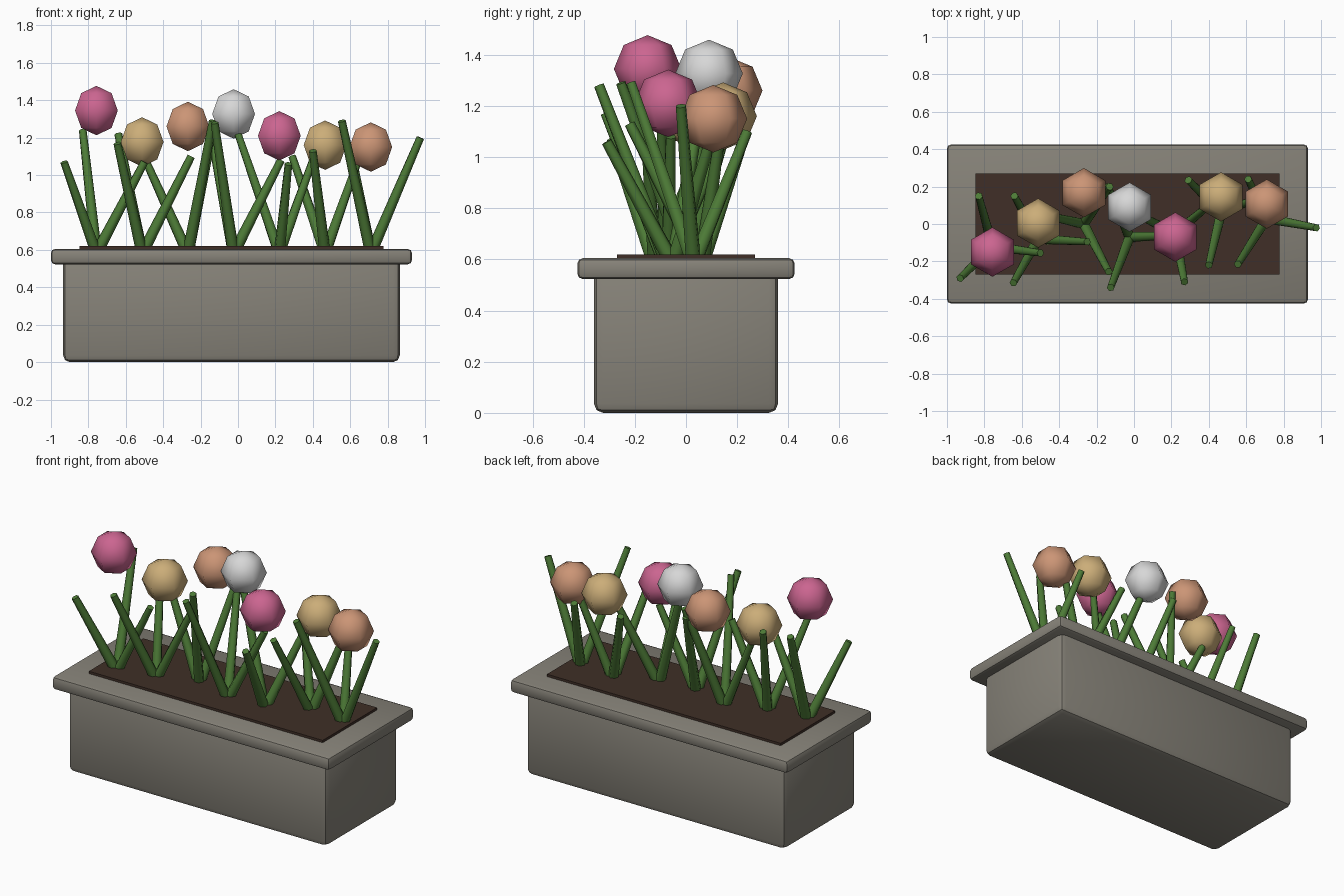
import bpy
import bmesh
import math
from mathutils import Matrix, Vector

default = bpy.data.objects.get("Cube")
if default:
    bpy.data.objects.remove(default)


def material(name, color):
    mat = bpy.data.materials.new(name)
    mat.use_nodes = True
    mat.diffuse_color = (*color, 1)
    bsdf = mat.node_tree.nodes["Principled BSDF"]
    bsdf.inputs["Base Color"].default_value = (*color, 1)
    bsdf.inputs["Roughness"].default_value = 0.8
    return mat


STONE = material("warm grey stone", (0.24, 0.225, 0.19))
SOIL = material("dark soil", (0.05, 0.028, 0.02))
GREEN = material("leaf green", (0.075, 0.2, 0.038))
PINK = material("pink petal", (0.6, 0.13, 0.28))
YELLOW = material("straw yellow petal", (0.6, 0.42, 0.19))
PEACH = material("peach petal", (0.6, 0.3, 0.18))
WHITE = material("white petal", (0.68, 0.68, 0.68))


def finish(name, bm, mat, angle=180):
    mesh = bpy.data.meshes.new(name)
    bm.normal_update()
    bm.to_mesh(mesh)
    bm.free()
    for poly in mesh.polygons:
        poly.use_smooth = True
    mesh.set_sharp_from_angle(angle=math.radians(angle))
    mesh.materials.append(mat)
    obj = bpy.data.objects.new(name, mesh)
    bpy.context.collection.objects.link(obj)
    return obj


def box(name, width, depth, bottom, top, mat, bevel=0):
    bm = bmesh.new()
    bmesh.ops.create_cube(bm, size=1)
    bmesh.ops.scale(bm, vec=(width, depth, top - bottom), verts=bm.verts)
    bmesh.ops.translate(bm, vec=(CENTRE_X, 0, (bottom + top) / 2), verts=bm.verts)
    if bevel:
        bmesh.ops.bevel(bm, geom=list(bm.edges), offset=bevel, segments=2,
                        profile=0.5, affect="EDGES")
    return finish(name, bm, mat, 40)


def leaf(name, base, tip):
    # Straight six-sided stalk, slightly thinner at the tip
    base, tip = Vector(base), Vector(tip)
    axis = tip - base
    bm = bmesh.new()
    bmesh.ops.create_cone(bm, cap_ends=True, segments=6, radius1=0.031,
                          radius2=0.021, depth=axis.length)
    turn = axis.to_track_quat("Z", "Y").to_matrix().to_4x4()
    bm.transform(Matrix.Translation((base + tip) / 2) @ turn)
    return finish(name, bm, GREEN, 65)


def blossom(name, centre, mat):
    bm = bmesh.new()
    bmesh.ops.create_uvsphere(bm, u_segments=6, v_segments=4, radius=0.132)
    # Corners of the hexagon point to the front and back
    if max(v.co.x for v in bm.verts) > max(v.co.y for v in bm.verts):
        bm.transform(Matrix.Rotation(math.pi / 2, 4, "Z"))
    bmesh.ops.translate(bm, vec=centre, verts=bm.verts)
    return finish(name, bm, mat)


# Planter
CENTRE_X = -0.035
box("planter_body", 1.8, 0.72, 0, 0.56, STONE, 0.036)
box("planter_rim", 1.93, 0.85, 0.523, 0.605, STONE, 0.022)
box("soil", 1.625, 0.54, 0.56, 0.62, SOIL)

# Each plant: petal colour, blossom y and z, base y, leaf tips
PLANTS = [
    (PINK, -0.15, 1.345, -0.12,
     [(-0.93, -0.29, 1.07), (-0.83, 0.15, 1.24), (-0.5, -0.155, 1.07)]),
    (YELLOW, 0.005, 1.177, -0.08,
     [(-0.645, -0.315, 1.17), (-0.64, 0.15, 1.22), (-0.25, -0.095, 1.1)]),
    (PEACH, 0.167, 1.26, 0.0,
     [(-0.135, -0.255, 1.29), (-0.49, 0.05, 1.07), (-0.13, 0.2, 1.25)]),
    (WHITE, 0.09, 1.327, -0.07,
     [(-0.125, -0.34, 1.28), (0.23, -0.06, 1.08), (-0.14, 0.2, 1.2)]),
    (PINK, -0.07, 1.21, -0.05,
     [(0.27, -0.31, 1.06), (0.0, 0.06, 1.22), (0.4, 0.1, 1.08)]),
    (YELLOW, 0.145, 1.16, 0.06,
     [(0.4, -0.22, 1.13), (0.29, 0.235, 1.1), (0.64, 0.13, 1.07)]),
    (PEACH, 0.107, 1.15, 0.03,
     [(0.555, -0.215, 1.29), (0.975, -0.02, 1.2), (0.61, 0.24, 1.1)]),
]
for i, (petal, flower_y, flower_z, base_y, tips) in enumerate(PLANTS):
    x = -0.757 + i * 0.2445
    blossom(f"blossom_{i + 1}", (x, flower_y, flower_z), petal)
    for j, tip in enumerate(tips):
        leaf(f"plant_{i + 1}_leaf_{j + 1}", (x, base_y, 0.58), tip)
